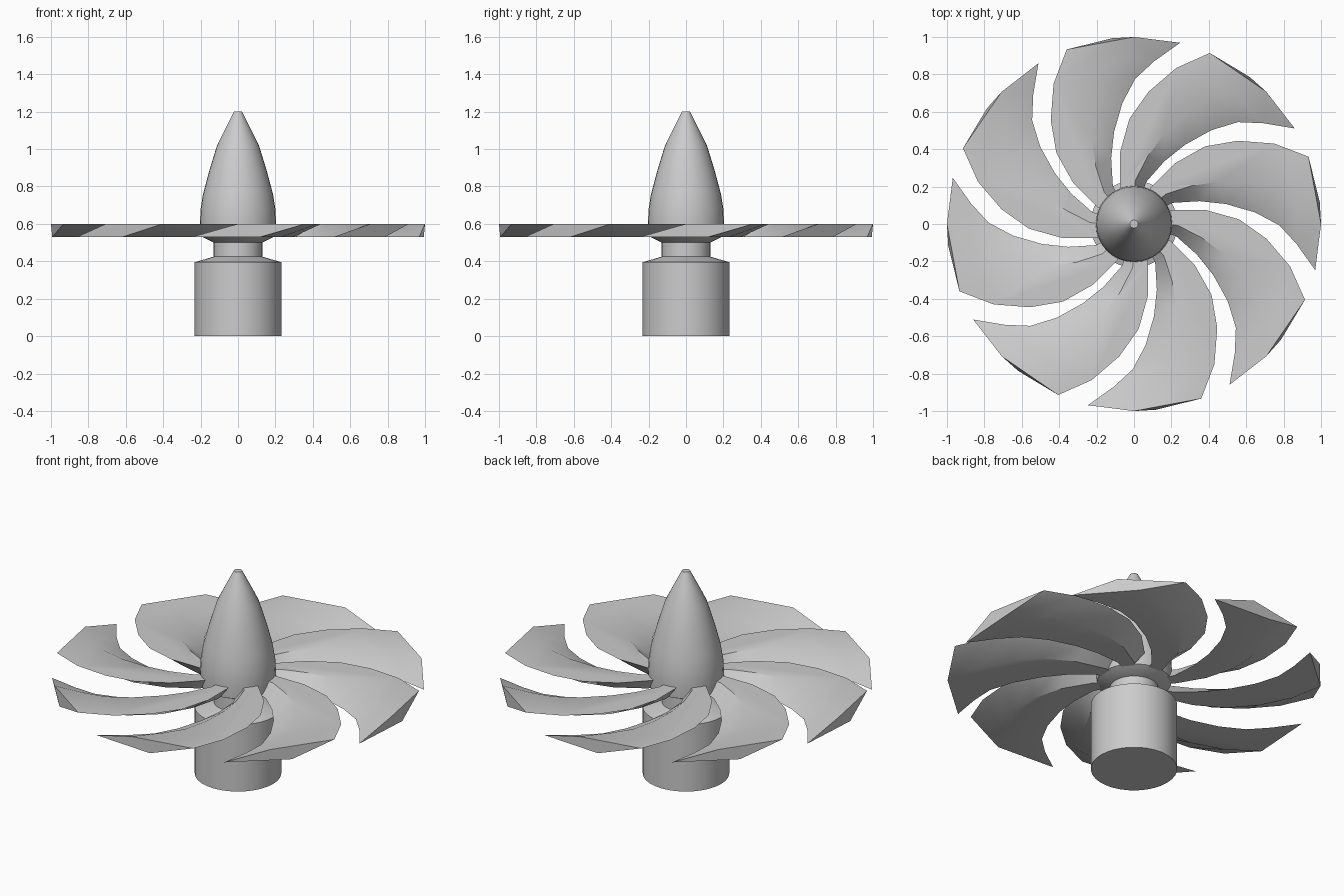
import bpy, bmesh
from math import pi, sin, cos, radians
from mathutils import Matrix, Vector

if "Cube" in bpy.data.objects:
    bpy.data.objects.remove(bpy.data.objects["Cube"])


def finish(obj, angle=35):
    bpy.ops.object.select_all(action='DESELECT')
    obj.select_set(True)
    bpy.context.view_layer.objects.active = obj
    bpy.ops.object.shade_smooth_by_angle(angle=radians(angle))


def new_object(name, bm):
    bmesh.ops.recalc_face_normals(bm, faces=bm.faces)
    mesh = bpy.data.meshes.new(name)
    bm.to_mesh(mesh)
    bm.free()
    obj = bpy.data.objects.new(name, mesh)
    bpy.context.collection.objects.link(obj)
    return obj


def lathe(name, profile, sides=32):
    """Closed solid of revolution from (radius, z) points."""
    bm = bmesh.new()
    rings = [[bm.verts.new((r * cos(2 * pi * i / sides), r * sin(2 * pi * i / sides), z))
              for i in range(sides)] for r, z in profile]
    for a, b in zip(rings, rings[1:]):
        for i in range(sides):
            j = (i + 1) % sides
            bm.faces.new((a[i], a[j], b[j], b[i]))
    bm.faces.new(rings[0][::-1])
    bm.faces.new(rings[-1])
    finish(new_object(name, bm))


# Shaft base with its narrow neck
lathe("shaft_base", [(0.232, 0), (0.232, 0.395), (0.13, 0.425), (0.13, 0.51)])

# Pointed hub that carries the blades
lathe("nose_cone", [(0.13, 0.50), (0.20, 0.535), (0.204, 0.60), (0.20, 0.68), (0.187, 0.76),
                    (0.155, 0.88), (0.112, 1.02), (0.065, 1.115), (0.022, 1.20)])

# Curved blade: flat outline at the top, twisted as it goes down
TOP, BOTTOM, TWIST = 0.60, 0.53, radians(-14.3)
leading = [(-0.10, 0.06), (-0.194, 0.088), (-0.325, 0.22), (-0.415, 0.38), (-0.445, 0.555),
           (-0.43, 0.75), (-0.36, 0.933)]
trailing = [(0.0, 1.0), (-0.11, 0.87), (-0.185, 0.755), (-0.22, 0.612), (-0.225, 0.45),
            (-0.205, 0.31), (-0.16, 0.17), (-0.09, 0.09)]
outline = leading + trailing

bm = bmesh.new()
twist = Matrix.Rotation(TWIST, 3, 'Z')
upper = [bm.verts.new((x, y, TOP)) for x, y in outline]
lower = [bm.verts.new(twist @ Vector((x, y, BOTTOM))) for x, y in outline]
bm.faces.new(upper)
bm.faces.new(lower[::-1])
for i in range(len(outline)):
    j = (i + 1) % len(outline)
    bm.faces.new((upper[i], lower[i], lower[j], upper[j]))
blade = new_object("blade_1", bm)
finish(blade, 32)

# Remaining seven blades around the hub
for k in range(1, 8):
    copy = blade.copy()
    copy.name = f"blade_{k + 1}"
    copy.rotation_euler.z = k * pi / 4
    bpy.context.collection.objects.link(copy)
